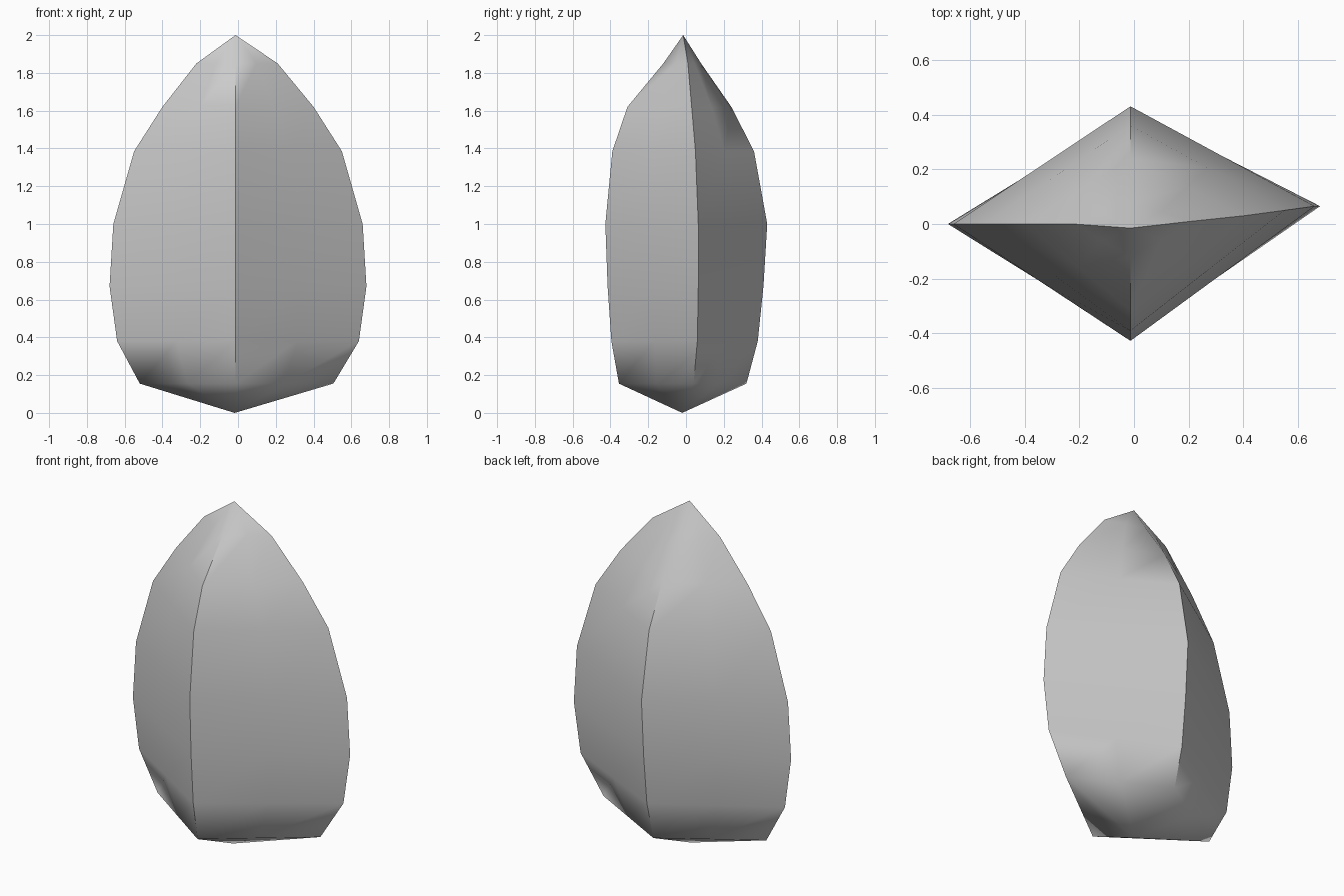
import bpy, bmesh, math
from mathutils import Vector

if "Cube" in bpy.data.objects:
    bpy.data.objects.remove(bpy.data.objects["Cube"])

# Rings: z, left x, right x, front y, back y, y of right corner
RINGS = [
    (0.155, -0.52, 0.505, -0.355, 0.32, 0.04),
    (0.38, -0.64, 0.64, -0.395, 0.38, 0.06),
    (0.67, -0.68, 0.68, -0.415, 0.41, 0.065),
    (1.00, -0.66, 0.66, -0.427, 0.43, 0.065),
    (1.385, -0.55, 0.55, -0.39, 0.36, 0.05),
    (1.62, -0.40, 0.40, -0.31, 0.24, 0.03),
    (1.85, -0.22, 0.21, -0.12, 0.08, 0.01),
]
CX = -0.013

bm = bmesh.new()
bottom = bm.verts.new((-0.018, -0.02, 0))
top = bm.verts.new((-0.013, -0.015, 2))

# Diamond cross-sections with a point halfway along each side
loops = []
for z, left, right, front, back, ry in RINGS:
    corners = [Vector((left, 0, z)), Vector((CX, front, z)),
               Vector((right, ry, z)), Vector((CX, back, z))]
    loop = []
    for i, c in enumerate(corners):
        loop.append(bm.verts.new(c))
        loop.append(bm.verts.new((c + corners[(i + 1) % 4]) / 2))
    loops.append(loop)

# Facets between rings, and fans to both tips
n = 8
for a, b in zip(loops, loops[1:]):
    for i in range(n):
        j = (i + 1) % n
        bm.faces.new((a[i], a[j], b[j], b[i]))
for i in range(n):
    j = (i + 1) % n
    bm.faces.new((bottom, loops[0][j], loops[0][i]))
    bm.faces.new((loops[-1][i], loops[-1][j], top))
bmesh.ops.recalc_face_normals(bm, faces=bm.faces)

mesh = bpy.data.meshes.new("faceted_bud")
bm.to_mesh(mesh)
bm.free()
bud = bpy.data.objects.new("faceted_bud", mesh)
bpy.context.collection.objects.link(bud)
bpy.context.view_layer.objects.active = bud
bud.select_set(True)
bpy.ops.object.shade_smooth_by_angle(angle=math.radians(55))
